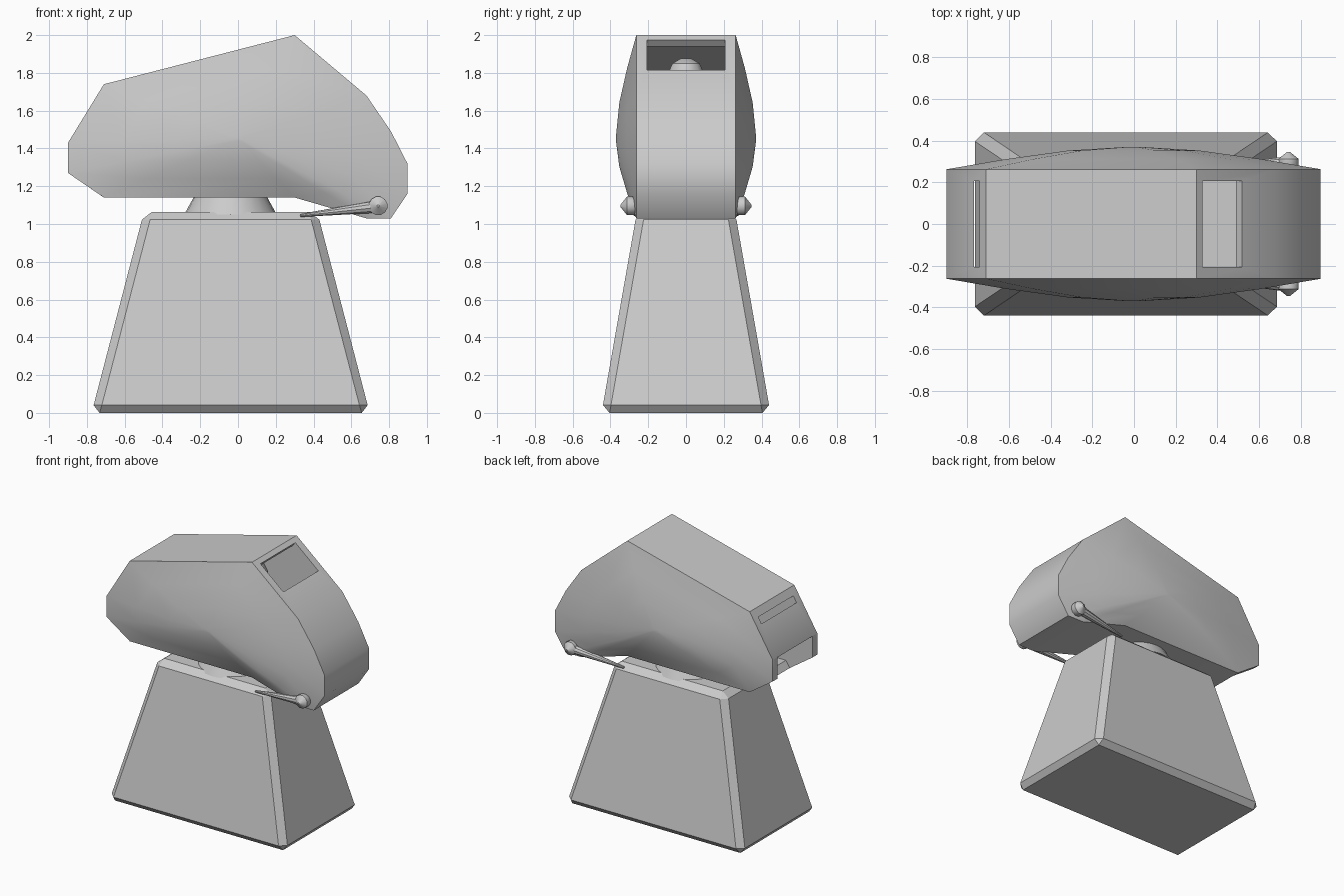
import bpy, bmesh, math
from mathutils import Vector

if "Cube" in bpy.data.objects:
    bpy.data.objects.remove(bpy.data.objects["Cube"])


def finish(name, bm):
    bmesh.ops.recalc_face_normals(bm, faces=bm.faces)
    me = bpy.data.meshes.new(name)
    bm.to_mesh(me)
    bm.free()
    ob = bpy.data.objects.new(name, me)
    bpy.context.collection.objects.link(ob)
    return ob


def smooth(ob, deg=35):
    bpy.ops.object.select_all(action='DESELECT')
    ob.select_set(True)
    bpy.context.view_layer.objects.active = ob
    bpy.ops.object.shade_smooth_by_angle(angle=math.radians(deg))


def loft(bm, rings):
    """Bridge rings of points into a capped solid."""
    vs = [[bm.verts.new(p) for p in r] for r in rings]
    n = len(vs[0])
    for a, b in zip(vs, vs[1:]):
        for i in range(n):
            j = (i + 1) % n
            bm.faces.new((a[i], a[j], b[j], b[i]))
    bm.faces.new(vs[0])
    bm.faces.new(vs[-1])


def lathe(name, start, direction, profile, sides):
    """Solid of revolution: profile is (distance along, radius)."""
    d = Vector(direction).normalized()
    u = d.orthogonal().normalized()
    w = d.cross(u)
    step = 2 * math.pi / sides
    bm = bmesh.new()
    loft(bm, [[Vector(start) + d * t + (u * math.cos(i * step) + w * math.sin(i * step)) * r
               for i in range(sides)] for t, r in profile])
    ob = finish(name, bm)
    smooth(ob)
    return ob


def cut(target, name, profile, half):
    """Subtract an XZ profile extruded across y."""
    bm = bmesh.new()
    loft(bm, [[(x, y, z) for x, z in profile] for y in (-half, half)])
    cutter = finish(name, bm)
    cutter.hide_render = True
    cutter.hide_set(True)
    m = target.modifiers.new(name, 'BOOLEAN')
    m.operation = 'DIFFERENCE'
    m.solver = 'EXACT'
    m.object = cutter


# Tapered pedestal with chamfered edges
bm = bmesh.new()
loft(bm, [[(x, y, z) for x, y in ((a, -h), (b, -h), (b, h), (a, h))]
          for a, b, h, z in ((-0.775, 0.697, 0.447, 0), (-0.498, 0.42, 0.26, 1.064))])
bmesh.ops.bevel(bm, geom=bm.edges[:], offset=0.042, segments=1, affect='EDGES')
finish("pedestal", bm)

# Swivel collar between pedestal and head
lathe("swivel_collar", (-0.04, 0, 1.05), (0, 0, 1), [(0, 0.245), (0.1, 0.19)], 24)

# Head shell: straight strip around the outline, bulging cheeks on both sides
outline = [(-0.9, 1.43), (-0.71, 1.74), (0.3, 2.0), (0.68, 1.68), (0.81, 1.49),
           (0.897, 1.32), (0.897, 1.16), (0.81, 1.03), (0.68, 1.03), (0.3, 1.14),
           (-0.71, 1.14), (-0.9, 1.27)]
cx, cz = 0.0, 1.45
bm = bmesh.new()
levels = [(0.04, 0.37), (0.35, 0.353), (0.68, 0.312), (1, 0.263)]
stations = [(s, -y) for s, y in levels] + [(s, y) for s, y in reversed(levels)]
loft(bm, [[(cx + (x - cx) * s, y, cz + (z - cz) * s) for x, z in outline]
          for s, y in stations])
head = finish("head_shell", bm)
smooth(head)

# Hollow interior open at the rear, and the sight window in the brow
cut(head, "interior_cutter", [(-1.0, 1.265), (-0.742, 1.688), (0.29, 1.948), (0.64, 1.65),
                              (0.77, 1.46), (0.845, 1.31), (0.845, 1.2), (0.3, 1.19),
                              (-0.68, 1.19), (-0.74, 1.1), (-1.0, 1.1)], 0.207)
cut(head, "window_cutter", [(0.40, 2.06), (0.59, 1.90), (0.45, 1.732), (0.26, 1.892)], 0.206)

# Domed sensor inside the shell, just visible through the window
lathe("inner_sensor", (0.12, 0, 1.18), (0, 0, 1),
      [(0, 0.12), (0.6, 0.105), (0.67, 0.075), (0.695, 0.03)], 12)

# Side levers with pointed pivot knobs
for side, y in (("left", -1), ("right", 1)):
    a, b = Vector((0.33, y * 0.262, 1.045)), Vector((0.74, y * 0.292, 1.093))
    lathe(side + "_lever", a, b - a, [(0, 0.008), ((b - a).length, 0.034)], 10)
    lathe(side + "_lever_knob", (0.742, y * 0.24, 1.096), (0, y, 0),
          [(0, 0.03), (0.035, 0.05), (0.073, 0.05), (0.107, 0.006)], 12)
